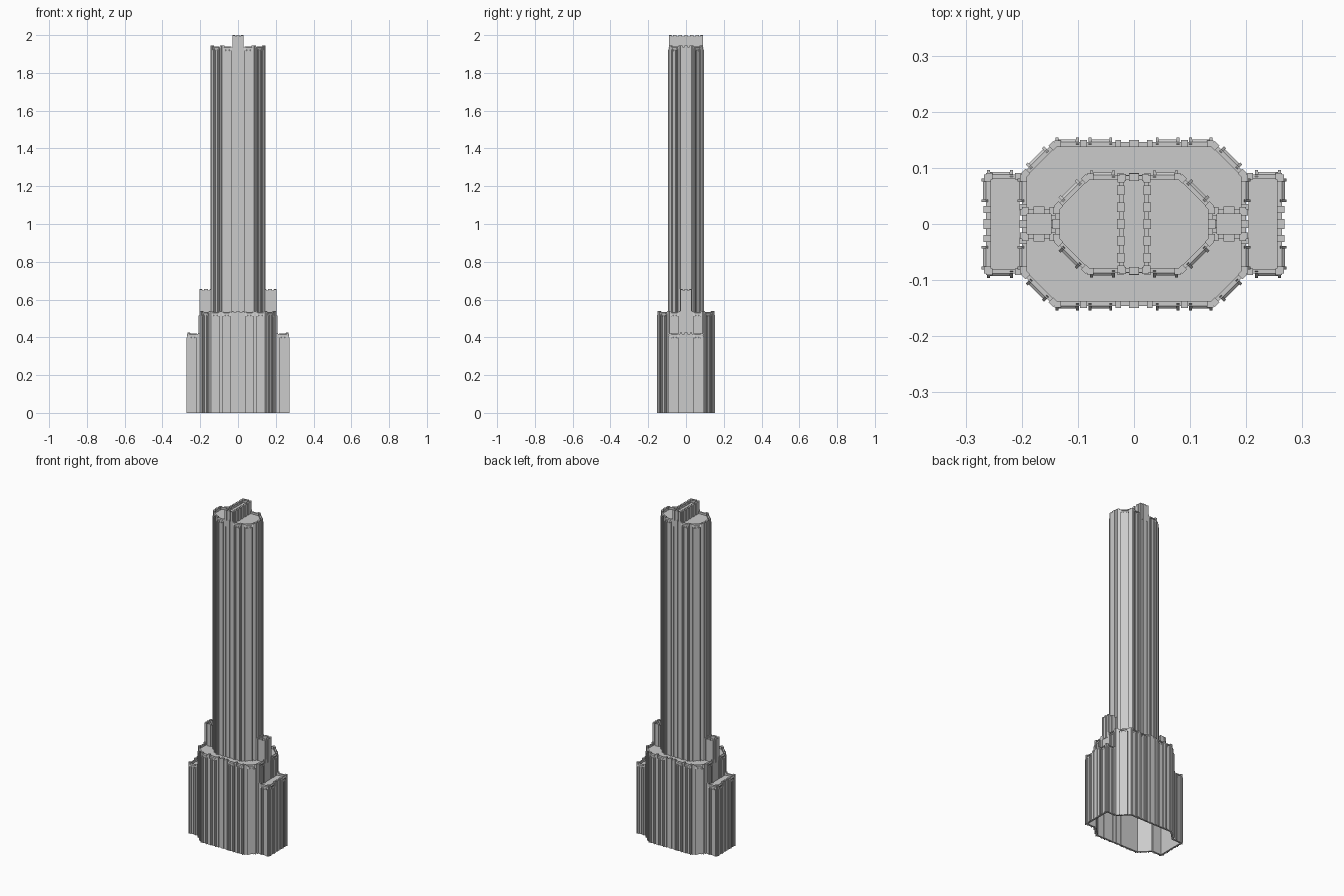
import bpy, bmesh
from mathutils import Vector

if "Cube" in bpy.data.objects:
    bpy.data.objects.remove(bpy.data.objects["Cube"])

WALL = 0.008      # wall thickness
ROOF_DROP = 0.018  # roof sits below the parapet


def hexa(bm, pts):
    """Solid from four lower points followed by four upper points (counter-clockwise)."""
    v = [bm.verts.new(p) for p in pts]
    for f in ((3, 2, 1, 0), (4, 5, 6, 7), (0, 1, 5, 4), (1, 2, 6, 5), (2, 3, 7, 6), (3, 0, 4, 7)):
        bm.faces.new([v[i] for i in f])


def inset(poly, d):
    """Move every edge of a convex polygon inward by d."""
    out = []
    n = len(poly)
    for i in range(n):
        p = Vector(poly[i])
        a = (p - Vector(poly[i - 1])).normalized()
        b = (Vector(poly[(i + 1) % n]) - p).normalized()
        na, nb = Vector((-a.y, a.x)), Vector((-b.y, b.x))
        m = (na + nb).normalized()
        out.append(p + m * d / m.dot(na))
    return out


def strip(bm, frame, s, w, d0, d1, z0, z1, slope=0.0):
    """Upright bar on a wall; its outer top edge can slope down."""
    mid, along, out = frame

    def pt(a, d, z):
        q = mid + along * a + out * d
        return (q.x, q.y, z)
    a, b = s - w / 2, s + w / 2
    hexa(bm, [pt(a, d1, z0), pt(b, d1, z0), pt(b, d0, z0), pt(a, d0, z0),
              pt(a, d1, z1 - slope), pt(b, d1, z1 - slope), pt(b, d0, z1), pt(a, d0, z1)])


def bay(bm, frame, s, w, z0, top):
    """Window bay: shallow panel, two deep fins, a mullion and a hood."""
    strip(bm, frame, s, w - 0.006, -0.001, 0.002, z0, top - 0.03)
    for k in (-1, 1):
        strip(bm, frame, s + k * (w / 2 - 0.0025), 0.005, -0.004, 0.008, z0, top - 0.004, 0.022)
        strip(bm, frame, s + k * w * 0.2, 0.003, 0, 0.005, z0, top - 0.022, 0.006)
    strip(bm, frame, s, w - 0.01, 0, 0.005, top - 0.016, top - 0.006, 0.004)


def tier(name, poly, top, edges, mirror=False):
    """Hollow tier. edges: per side None or (base height, bay list, bay width, pilaster list)."""
    bm = bmesh.new()
    inner = inset(poly, WALL)
    n = len(poly)
    for i, spec in enumerate(edges):
        if spec is None:
            continue
        z0, bays, bw, pils = spec
        j = (i + 1) % n
        p, q = Vector(poly[i]), Vector(poly[j])
        ring = [p, q, inner[j], inner[i]]
        hexa(bm, [(v.x, v.y, z0) for v in ring] + [(v.x, v.y, top - 0.007) for v in ring])
        along = (q - p).normalized()
        frame = ((p + q) / 2, along, Vector((along.y, -along.x)))
        half = (q - p).length / 2
        for s in bays:
            bay(bm, frame, s, bw, z0, top)
        for s, w in pils:
            strip(bm, frame, s, w, -WALL - 0.001, 0.004, z0, top)
        # corner posts
        for k in (-1, 1):
            strip(bm, frame, k * (half - 0.006), 0.012, -WALL - 0.001, 0.003, z0, top - 0.001)
    bm.faces.new([bm.verts.new((v.x, v.y, top - ROOF_DROP)) for v in inset(poly, WALL / 2)])
    me = bpy.data.meshes.new(name)
    bm.to_mesh(me)
    bm.free()
    ob = bpy.data.objects.new(name, me)
    bpy.context.collection.objects.link(ob)
    if mirror:
        ob.modifiers.new("Mirror", 'MIRROR')
    return ob


def octagon(x, y, c):
    return [(-x + c, -y), (x - c, -y), (x, -y + c), (x, y - c),
            (x - c, y), (-x + c, y), (-x, y - c), (-x, -y + c)]


def rect(x0, x1, y):
    return [(x0, -y), (x1, -y), (x1, y), (x0, y)]


# podium
front = (0, (-0.119, -0.06, 0.06, 0.119), 0.042, [(0, 0.018), (-0.028, 0.01), (0.028, 0.01), (-0.09, 0.012), (0.09, 0.012)])
diag = (0, (0,), 0.046, [])
side = (0.39, (-0.06, 0.06), 0.042, [(-0.03, 0.012), (0.03, 0.012)])
tier("podium", octagon(0.2, 0.146, 0.058), 0.54, [front, diag, side, diag] * 2)

# tower shaft
Z = 0.515
front = (Z, (-0.056, 0.056), 0.044, [(0, 0.018), (-0.024, 0.01), (0.024, 0.01)])
diag = (Z, (0,), 0.046, [])
side = (Z, (), 0, [(0, 0.018)])
tier("tower_shaft", octagon(0.141, 0.087, 0.057), 1.945, [front, diag, side, diag] * 2)

# crest slab across the tower roof
end = (1.9, (), 0, [(0, 0.018)])
flank = (1.9, (), 0, [(s * 0.03, 0.017) for s in (-2, -1, 0, 1, 2)])
tier("crest_slab", rect(-0.026, 0.026, 0.086), 2.0, [end, flank, end, flank])

# buttress stubs on the podium roof
tier("buttress", rect(0.139, 0.2, 0.027), 0.655,
     [(Z, (), 0, [(0, 0.02)]), (Z, (), 0, [(0, 0.014)])] * 2, True)

# low side wings
tier("side_wing", rect(0.2, 0.264, 0.088), 0.425,
     [(0, (0.007,), 0.046, []),
      (0, (-0.06, 0.06), 0.042, [(0, 0.018), (-0.026, 0.012), (0.026, 0.012)]),
      (0, (-0.007,), 0.046, []), None], True)
